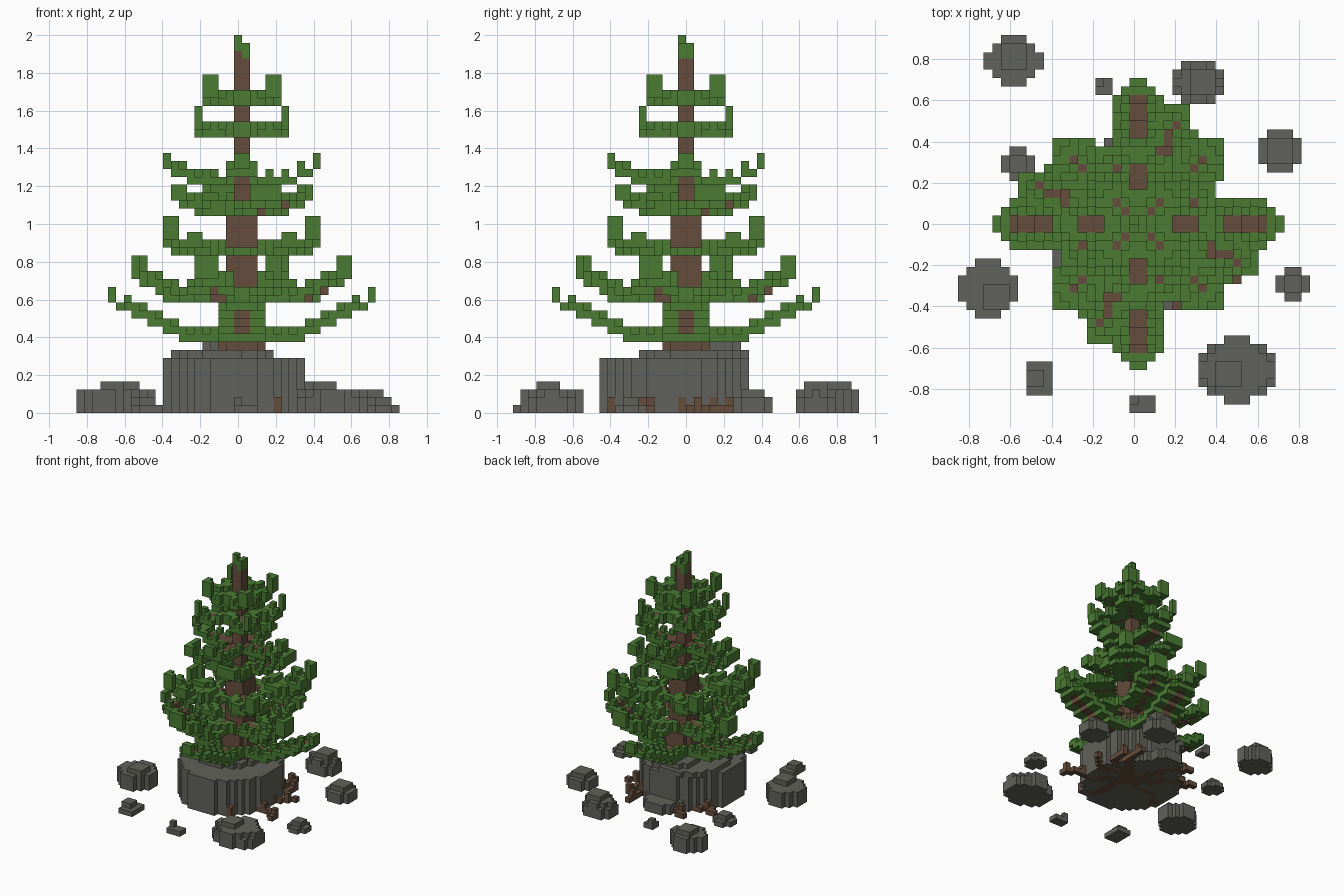
import bpy, bmesh, math
from mathutils import Vector

if "Cube" in bpy.data.objects:
    bpy.data.objects.remove(bpy.data.objects["Cube"], do_unlink=True)

V = 2 / 48                      # edge length of one block
ORIGIN = Vector((V / 2, 0, 0))  # trunk axis
LEAF, WOOD, STONE = 0, 1, 2


def material(name, rgb):
    m = bpy.data.materials.new(name)
    m.use_nodes = True
    m.diffuse_color = (*rgb, 1)
    m.node_tree.nodes["Principled BSDF"].inputs["Base Color"].default_value = (*rgb, 1)
    return m


MATS = [material("needle green", (0.070, 0.200, 0.034)),
        material("bark brown", (0.132, 0.074, 0.046)),
        material("stone grey", (0.121, 0.122, 0.106))]

# Axis, and the four corner offsets of each block face, wound outward
SIDES = []
for axis in range(3):
    for s in (1, -1):
        n, p, q = Vector(), Vector(), Vector()
        n[axis], p[(axis + 1) % 3], q[(axis + 2) % 3] = s, 1, 1
        base = n if s > 0 else Vector()
        ring = [base, base + p, base + p + q, base + q]
        SIDES.append((tuple(int(c) for c in n), ring if s > 0 else ring[::-1]))

taken = set()                   # blocks already used by an earlier part


def build(name, cells):
    """Turn a dictionary of block -> colour into one mesh of outer faces."""
    cells = {c: m for c, m in cells.items() if c not in taken}
    taken.update(cells)
    bm = bmesh.new()
    for c, mat in cells.items():
        for n, ring in SIDES:
            if (c[0] + n[0], c[1] + n[1], c[2] + n[2]) in cells:
                continue
            f = bm.faces.new([bm.verts.new(ORIGIN + (Vector(c) + r) * V) for r in ring])
            f.material_index = mat
    bmesh.ops.remove_doubles(bm, verts=bm.verts[:], dist=V * 0.01)
    me = bpy.data.meshes.new(name)
    bm.to_mesh(me)
    bm.free()
    for m in MATS:
        me.materials.append(m)
    ob = bpy.data.objects.new(name, me)
    bpy.context.collection.objects.link(ob)


def disc(cx, cy, rx, ry, power=2.0):
    """Blocks whose centres lie in a rounded outline."""
    for x in range(math.floor(cx - rx), math.ceil(cx + rx)):
        for y in range(math.floor(cy - ry), math.ceil(cy + ry)):
            if abs((x + .5 - cx) / rx) ** power + abs((y + .5 - cy) / ry) ** power <= 1:
                yield x, y


# Trunk: wide foot, square shaft, thin top with green tips of stepped height
trunk = {}
for z in range(7, 13):
    for x, y in disc(0, 0, 3, 3, 3.0):
        trunk[x, y, z] = WOOD
for z in range(13, 26):
    for x in range(-2, 2):
        for y in range(-2, 2):
            trunk[x, y, z] = WOOD
for (x, y), top in {(-1, -1): 48, (0, -1): 47, (-1, 0): 46, (0, 0): 47}.items():
    for z in range(26, top):
        trunk[x, y, z] = LEAF if z >= top - 2 else WOOD
build("trunk", trunk)


def branch(angle, length, z0, bend, width, bare, tip, tall):
    """Wooden core edged with needles, curving upward past the bend."""
    cells = {}
    dx, dy = math.cos(angle), math.sin(angle)
    reach = math.ceil(length) + 3
    for x in range(-reach, reach):
        for y in range(-reach, reach):
            a = (x + .5) * dx + (y + .5) * dy
            side = abs((y + .5) * dx - (x + .5) * dy)
            if not 0 < a < length or side > min(width, 1.05 + 0.6 * (length - a)):
                continue
            z = z0 + int(max(0, (a - bend) / 2 + 0.05))
            core = side < 0.62
            if core:
                green = a > length - 2 or int(a) % 8 == 7
                cells[x, y, z] = LEAF if green else WOOD
            elif a > bare:
                cells[x, y, z] = LEAF
            # Upright needles on the tip, and swept-forward rows along the edges
            if a > length - tip:
                for k in range(1, tall):
                    cells[x, y, z + k] = LEAF
            elif side > 0.95 and a > bare and ((a - side + .5 - bend) / 2) % 1 >= 0.5:
                cells[x, y, z + 1] = LEAF
    return cells


# Seven whorls of four branches:
# turn, length, base height, bend, half width, bare part, tip length, tip height
WHORLS = [(0, 17, 9, 6, 3.05, 3.2, 1.2, 2), (-20, 14.8, 14, 7.4, 3.05, 3.2, 1.2, 3),
          (-45, 13.6, 20, 8.4, 2.9, 3.2, 1.2, 3), (-67.5, 10, 25, 4, 2.3, 1.8, 1.2, 2),
          (0, 10, 29, 5.5, 2.3, 1.8, 1.2, 2), (-45, 8.2, 35, 5.5, 2.2, 0.6, 0.8, 3),
          (-45, 6.6, 39, 3.5, 2.2, 0.6, 1.2, 3)]
for i, (turn, *shape) in enumerate(WHORLS):
    for k in range(4):
        build(f"branch_{i + 1}_{k + 1}", branch(math.radians(turn + 90 * k), *shape))

# Roots: thick under the mound, thin where they poke out
ROOTS = [(-32, 13.6), (5, 11.3), (33, 10.8), (54, 11), (116, 12), (146, 12.5),
         (-70, 10.5), (203, 10.3)]
roots = {}
for angle, length in ROOTS:
    for s in range(int(length * 2)):
        a = s / 2
        t = math.radians(angle + 7 * math.sin(a * 0.7))
        x, y = math.floor(a * math.cos(t)), math.floor(a * math.sin(t))
        roots[x, y, 0] = WOOD
        if a < 7:
            roots[x + 1, y, 0] = WOOD
        elif s % 5 == 0:
            roots[x, y, 1] = WOOD
build("roots", roots)

# Stone mound: straight sides, a low ledge at the back, stepped top
mound = {}
LAYERS = [((-1, -1.5, 9.1, 9.6), range(7)), ((-1, 6, 4, 5.05), range(2)),
          ((-2.5, 1, 6.6, 7.1), [7]), ((-2, 4, 3.2, 3.2), [8])]
for outline, heights in LAYERS:
    for x, y in disc(*outline):
        for z in heights:
            mound[x, y, z] = STONE
build("stone_mound", mound)

# Loose rocks: x range, y range, height, centre of the small top block
ROCKS = [(-18, -11, 16, 22, 4, -14.5, 19.5), (4, 10, 14, 19, 4, 7.5, 16.5),
         (14, 19, 6, 11, 3, 16.5, 8.5), (16, 20, -9, -5, 2, 18, -7),
         (7, 16, -21, -13, 4, 10.5, -17.5), (-1, 2, -22, -20, 2, -0.5, -20.5),
         (-13, -10, -20, -16, 2, -12, -18), (-21, -14, -11, -4, 4, -16.5, -8.5),
         (-16, -12, 5, 9, 2, -14, 7), (-5, -3, 15, 17, 2, -4.5, 16.5)]
for i, (x0, x1, y0, y1, h, tx, ty) in enumerate(ROCKS):
    cx, cy, rx, ry = (x0 + x1) / 2, (y0 + y1) / 2, (x1 - x0) / 2, (y1 - y0) / 2
    rock = {}
    for z in range(h - 1):
        f = 0.94 if z == 2 else 1
        for x, y in disc(cx, cy, rx * f + .02, ry * f + .02, 1.8 if rx >= 2 else 6):
            rock[x, y, z] = STONE
    r = 1.55 if h > 2 else (1.05 if rx * ry > 2 and i != 5 else 0.55)
    for x, y in disc(tx, ty, r, r, 6):
        rock[x, y, h - 1] = STONE
    build(f"rock_{i + 1}", rock)
